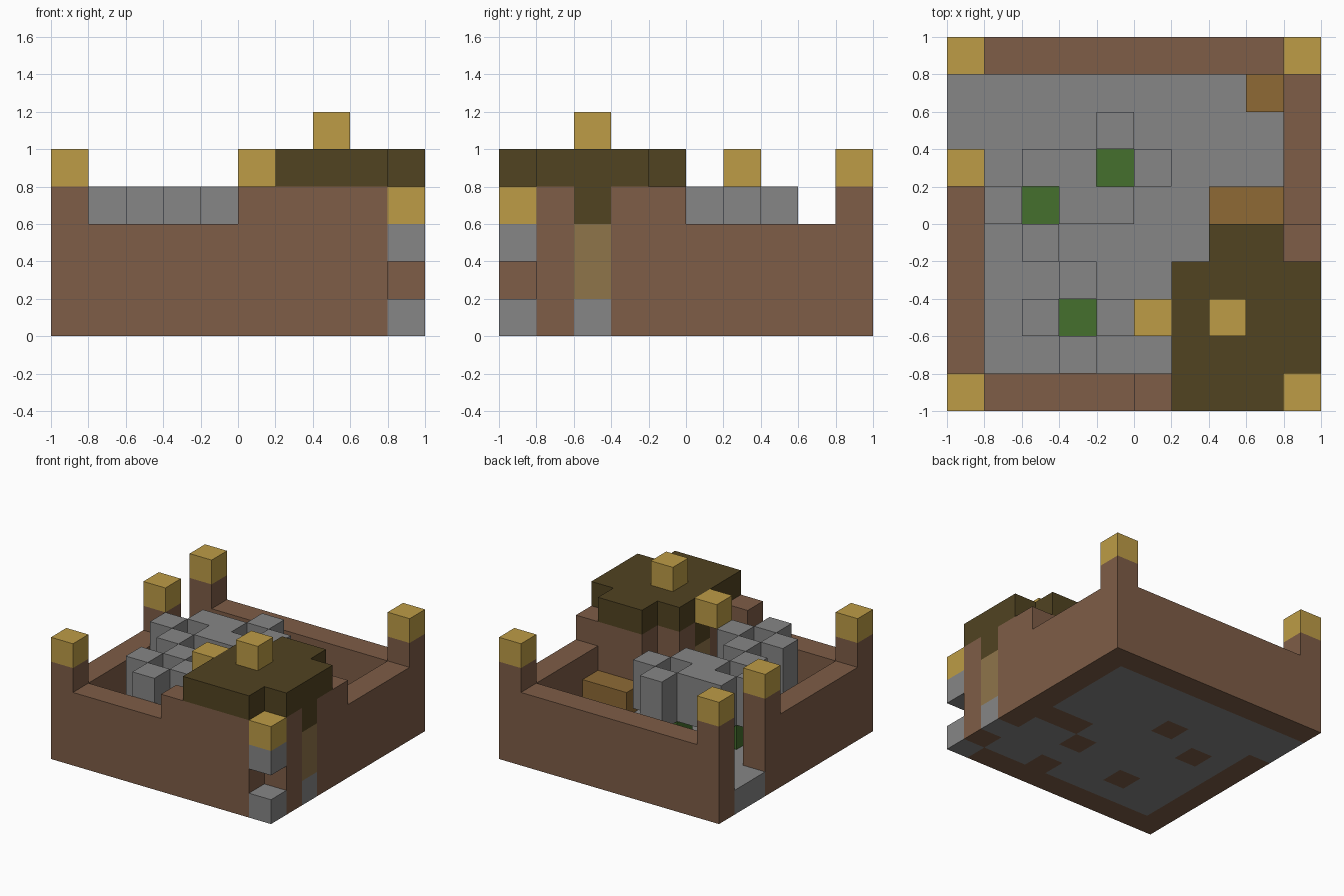
import bpy, bmesh, math
from mathutils import Vector

if "Cube" in bpy.data.objects:
    bpy.data.objects.remove(bpy.data.objects["Cube"], do_unlink=True)

CELL = 0.2
cells = {}  # grid cell -> (part name, colour name)

PALETTE = {
    "brick_brown": "7E5D47",
    "stone_grey": "868686",
    "lantern_gold": "BD9C46",
    "roof_dark_olive": "514321",
    "leaf_green": "45702D",
    "crate_orange": "8E6A35",
    "door_tan": "8F754A",
}


def make_material(name, code):
    rgb = [int(code[n:n + 2], 16) / 255 for n in (0, 2, 4)]
    col = [c / 12.92 if c < 0.04 else ((c + 0.055) / 1.055) ** 2.4 for c in rgb] + [1]
    mat = bpy.data.materials.new(name)
    mat.use_nodes = True
    mat.diffuse_color = col
    for node in mat.node_tree.nodes:
        if node.type == "BSDF_PRINCIPLED":
            node.inputs["Base Color"].default_value = col
            node.inputs["Roughness"].default_value = 0.9
    return mat


def fill(part, colour, xs, ys, zs):
    """Fill inclusive cell ranges; a single number means one cell."""
    spans = [range(s[0], s[1] + 1) if isinstance(s, tuple) else [s] for s in (xs, ys, zs)]
    for i in spans[0]:
        for j in spans[1]:
            for k in spans[2]:
                cells[i, j, k] = (part, colour)


# Floor, including the left gateway sill
fill("floor", "stone_grey", (1, 8), (1, 8), 0)
fill("floor", "stone_grey", 0, (7, 8), 0)

# Outer walls
B = "brick_brown"
fill("front_wall", B, (1, 8), 0, (0, 2))
fill("front_wall", B, (5, 8), 0, 3)
fill("back_wall", B, (1, 8), 9, (0, 2))
fill("right_wall", B, 9, (1, 8), (0, 2))
fill("right_wall", B, 9, (1, 4), 3)
fill("left_wall", B, 0, (1, 5), (0, 2))

# Wall posts with lanterns on top
for name, i, j in (("front_left_post", 0, 0), ("gate_post", 0, 6),
                   ("back_left_post", 0, 9), ("back_right_post", 9, 9)):
    fill(name, B, i, j, (0, 3))
    fill(name + "_lantern", "lantern_gold", i, j, 4)

# Broken corner post with a gap
fill("corner_post_base", "stone_grey", 9, 0, 0)
fill("corner_post_block", "stone_grey", 9, 0, 2)
fill("corner_post_lantern", "lantern_gold", 9, 0, 3)

# House walls
fill("house_back_wall", B, (7, 8), 4, (0, 3))
for j in (1, 3):
    fill("house_side_wall", B, 6, j, (0, 3))

# Doors: stone sill, two-cell panel and lintel
for name, i in (("outer_door", 9), ("inner_door", 6)):
    fill(name + "_sill", "stone_grey", i, 2, 0)
    fill(name, "door_tan", i, 2, (1, 2))
    fill(name + "_lintel", "roof_dark_olive", i, 2, 3)

# Stepped flat roof, chimney and door lantern
R = "roof_dark_olive"
fill("roof", R, (6, 8), 0, 4)
fill("roof", R, (6, 9), (1, 3), 4)
fill("roof", R, (7, 8), 4, 4)
fill("chimney", "lantern_gold", 7, 2, 5)
fill("door_lantern", "lantern_gold", 5, 2, 4)

# Crates in the yard
fill("long_crate", "crate_orange", (7, 8), 5, 1)
fill("small_crate", "crate_orange", 8, 8, 1)

# Yard trees: earth, green core and a cross-shaped stone crown
for n, (i, j) in enumerate(((3, 2), (2, 5), (4, 6)), 1):
    fill(f"tree_{n}_earth", B, i, j, 0)
    fill(f"tree_{n}_core", "leaf_green", i, j, 1)
    for di, dj in ((1, 0), (-1, 0), (0, 1), (0, -1)):
        fill(f"tree_{n}_crown", "stone_grey", i + di, j + dj, (2, 3))

# Skin each part with only its exposed faces
materials = {n: make_material(n, c) for n, c in PALETTE.items()}
parts = {}
for cell, key in cells.items():
    parts.setdefault(key, []).append(cell)

for (part, colour), members in parts.items():
    bm = bmesh.new()
    for cell in members:
        centre = (Vector(cell) + Vector((0.5, 0.5, 0.5))) * CELL - Vector((1, 1, 0))
        for axis in range(3):
            for sign in (-1, 1):
                step = [0, 0, 0]
                step[axis] = sign
                if tuple(c + s for c, s in zip(cell, step)) in cells:
                    continue
                normal = Vector(step)
                u = Vector([float(a == (axis + 1) % 3) for a in range(3)])
                v = normal.cross(u)
                half = CELL / 2
                bm.faces.new([bm.verts.new(centre + (normal + u * a + v * b) * half)
                              for a, b in ((-1, -1), (1, -1), (1, 1), (-1, 1))])
    bmesh.ops.remove_doubles(bm, verts=bm.verts, dist=0.001)
    bmesh.ops.dissolve_limit(bm, angle_limit=math.radians(1), verts=bm.verts, edges=bm.edges)
    mesh = bpy.data.meshes.new(part)
    bm.to_mesh(mesh)
    bm.free()
    mesh.materials.append(materials[colour])
    bpy.context.collection.objects.link(bpy.data.objects.new(part, mesh))
